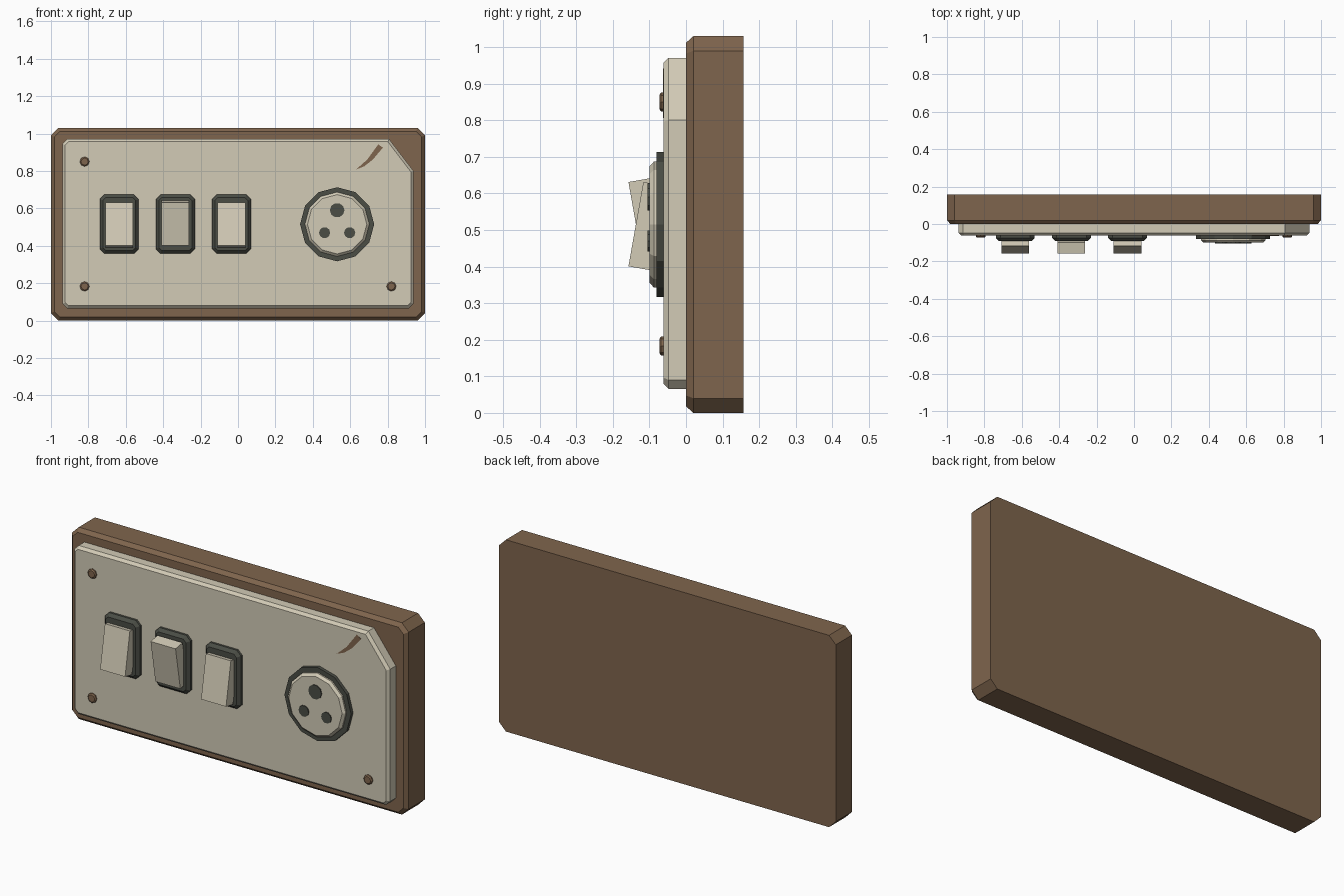
import bpy, bmesh, math
from mathutils import Vector, Matrix

if "Cube" in bpy.data.objects:
    bpy.data.objects.remove(bpy.data.objects["Cube"], do_unlink=True)


def material(name, rgb):
    m = bpy.data.materials.new(name)
    m.use_nodes = True
    m.diffuse_color = (*rgb, 1)
    m.node_tree.nodes["Principled BSDF"].inputs["Base Color"].default_value = (*rgb, 1)
    return m


BROWN = material("brown wood", (0.212, 0.130, 0.074))
CREAM = material("aged cream plastic", (0.645, 0.597, 0.468))
DARK = material("dark grey plastic", (0.069, 0.074, 0.060))


def chamfered_rect(cx, cz, w, h, cuts):
    """Counter-clockwise outline; cuts are (dx, dz) per corner from bottom left."""
    signs = [(-1, -1), (1, -1), (1, 1), (-1, 1)]
    points = []
    for i, ((sx, sz), (dx, dz)) in enumerate(zip(signs, cuts)):
        x, z = cx + sx * w / 2, cz + sz * h / 2
        pair = [Vector((x, z - sz * dz)), Vector((x - sx * dx, z))]
        points += pair if i % 2 == 0 else pair[::-1]
    return points


def disc(cx, cz, r, sides):
    return [Vector((cx + r * math.cos(math.tau * i / sides),
                    cz + r * math.sin(math.tau * i / sides))) for i in range(sides)]


def inset(points, d):
    """Move every edge of a convex outline inward by d."""
    result = []
    for i, p in enumerate(points):
        a = (p - points[i - 1]).normalized()
        b = (points[(i + 1) % len(points)] - p).normalized()
        na, nb = Vector((-a.y, a.x)), Vector((-b.y, b.x))
        result.append(p + (na + nb) * d / (1 + na.dot(nb)))
    return result


def layered(name, outline, layers, mat):
    """Loft the outline through (y, inset) layers, back to front."""
    bm = bmesh.new()
    rings = [[bm.verts.new((p.x, y, p.y)) for p in (inset(outline, d) if d else outline)]
             for y, d in layers]
    for r0, r1 in zip(rings, rings[1:]):
        for i in range(len(r0)):
            j = (i + 1) % len(r0)
            bm.faces.new((r0[i], r0[j], r1[j], r1[i]))
    bm.faces.new(rings[0][::-1])
    bm.faces.new(rings[-1])
    return finish(name, bm, mat)


def finish(name, bm, mat):
    bmesh.ops.recalc_face_normals(bm, faces=bm.faces)
    mesh = bpy.data.meshes.new(name)
    bm.to_mesh(mesh)
    bm.free()
    mesh.materials.append(mat)
    obj = bpy.data.objects.new(name, mesh)
    bpy.context.collection.objects.link(obj)
    return obj


# Wooden backing board
layered("backing_board", chamfered_rect(0, 0.515, 2, 1.03, [(0.04, 0.04)] * 4),
        [(0.157, 0), (0.02, 0), (0, 0.018)], BROWN)

# Cover plate with a broken upper corner
small = (0.025, 0.025)
layered("cover_plate",
        chamfered_rect(0, 0.518, 1.876, 0.905, [small, small, (0.13, 0.17), small]),
        [(0.002, 0), (-0.048, 0), (-0.062, 0.014)], CREAM)

# Crack near the broken corner
crack = [(0.63, 0.807), (0.675, 0.825), (0.72, 0.86), (0.775, 0.925),
         (0.75, 0.942), (0.69, 0.86)]
layered("crack", [Vector(p) for p in crack], [(-0.06, 0), (-0.0635, 0)], BROWN)

# Plate screws
for label, x, z in [("upper_right", -0.82, 0.85), ("lower_right", -0.82, 0.183),
                    ("lower_left", 0.82, 0.183)]:
    layered("screw_" + label, disc(x, z, 0.026, 8),
            [(-0.055, 0), (-0.068, 0), (-0.073, 0.006)], BROWN)

# Rocker switches: surround and tilted rocker, the middle one flipped
for i, tilt in enumerate((1, -1, 1)):
    x = -0.635 + 0.3 * i
    layered(f"switch_surround_{i + 1}",
            chamfered_rect(x, 0.516, 0.208, 0.314, [(0.024, 0.024)] * 4),
            [(-0.055, 0), (-0.074, 0), (-0.09, 0.016)], DARK)
    bm = bmesh.new()
    bmesh.ops.create_cube(bm, size=1)
    bmesh.ops.transform(bm, verts=bm.verts, matrix=(
        Matrix.Translation((x, -0.137, 0.516))
        @ Matrix.Rotation(math.radians(-10 * tilt), 4, "X")
        @ Matrix.Translation((0, 0.03, 0))
        @ Matrix.Diagonal((0.148, 0.06, 0.234, 1))))
    finish(f"switch_rocker_{i + 1}", bm, CREAM)

# Round socket: ring, face and three pin holes
layered("socket_ring", disc(0.53, 0.515, 0.198, 12),
        [(-0.055, 0), (-0.08, 0)], DARK)
layered("socket_face", disc(0.53, 0.515, 0.172, 12),
        [(-0.075, 0), (-0.088, 0), (-0.1, 0.013)], CREAM)
for label, x, z, r in [("top", 0.53, 0.59, 0.039), ("right", 0.463, 0.47, 0.03),
                       ("left", 0.597, 0.47, 0.03)]:
    layered("socket_hole_" + label, disc(x, z, r, 10),
            [(-0.097, 0), (-0.105, 0)], DARK)
